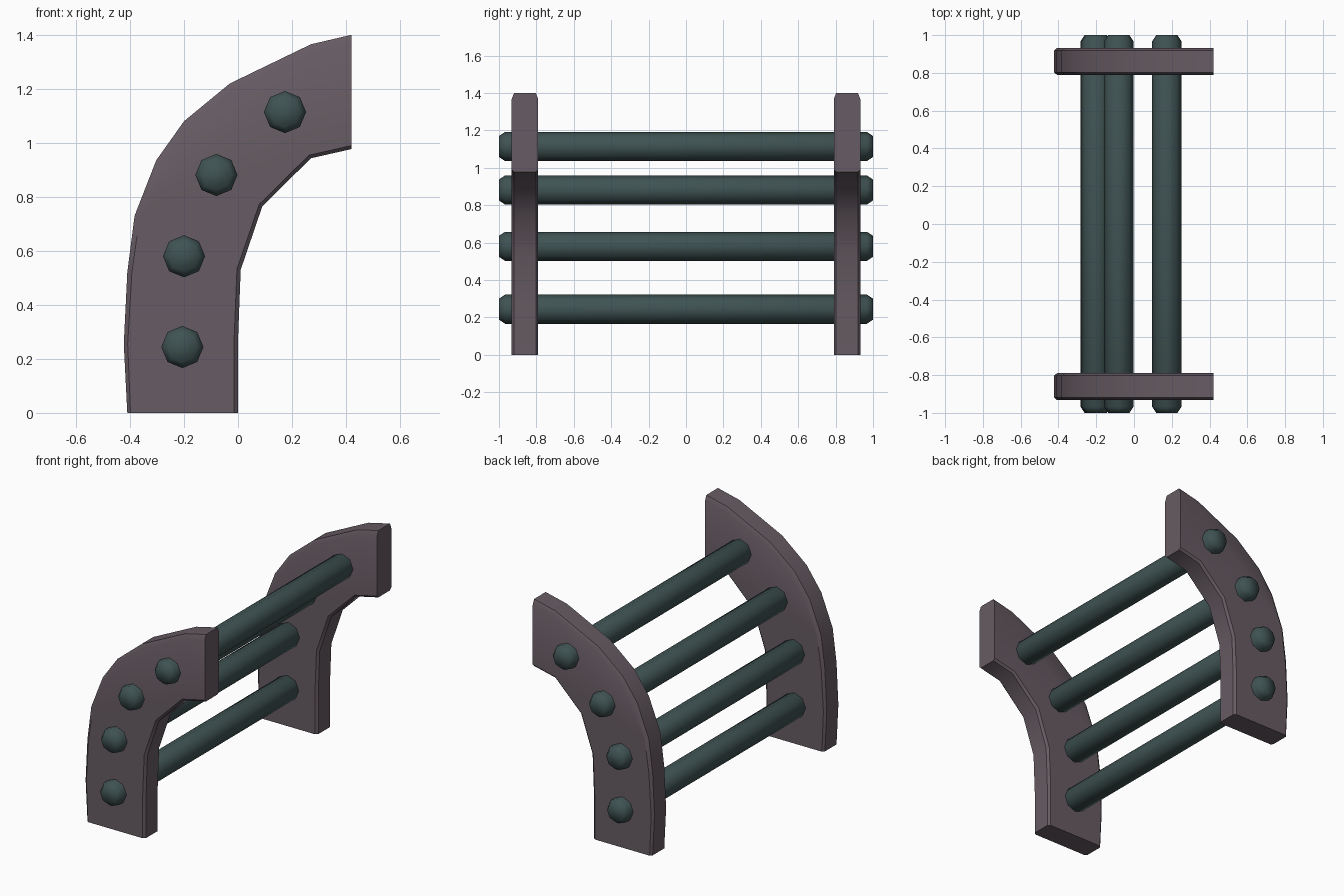
import bpy, bmesh, math
from mathutils import Vector

if "Cube" in bpy.data.objects:
    bpy.data.objects.remove(bpy.data.objects["Cube"])


def material(name, rgb):
    m = bpy.data.materials.new(name)
    m.diffuse_color = (*rgb, 1)
    m.use_nodes = True
    m.node_tree.nodes["Principled BSDF"].inputs["Base Color"].default_value = m.diffuse_color
    return m


def finish(name, bm, mat, angle):
    bmesh.ops.recalc_face_normals(bm, faces=bm.faces)
    me = bpy.data.meshes.new(name)
    bm.to_mesh(me)
    bm.free()
    me.materials.append(mat)
    ob = bpy.data.objects.new(name, me)
    bpy.context.collection.objects.link(ob)
    bpy.ops.object.select_all(action='DESELECT')
    bpy.context.view_layer.objects.active = ob
    ob.select_set(True)
    bpy.ops.object.shade_smooth_by_angle(angle=math.radians(angle))
    return ob


def loft(bm, rings):
    # Bridge equal-sized closed rings and cap both ends
    vs = [[bm.verts.new(p) for p in r] for r in rings]
    n = len(vs[0])
    for a, b in zip(vs, vs[1:]):
        for i in range(n):
            j = (i + 1) % n
            bm.faces.new((a[i], a[j], b[j], b[i]))
    bm.faces.new(vs[0])
    bm.faces.new(vs[-1])


def shift(path, d0, d1):
    # Move an open path to its right, keeping its ends on the cut planes
    out, last = [], len(path) - 1
    for i, p in enumerate(path):
        d = d0 + (d1 - d0) * i / last
        t = (Vector(path[min(i + 1, last)]) - Vector(path[max(i - 1, 0)])).normalized()
        q = Vector(p) + Vector((t.y, -t.x)) * d
        if i == 0:
            q.y = p[1]
        if i == last:
            q = Vector((p[0], p[1] - d))
        out.append(q)
    return out


wood = material("side_finish", (0.135, 0.105, 0.125))
green = material("bar_finish", (0.05, 0.085, 0.085))

# Curved side plates with bevelled long edges
outer = [(-.41, 0), (-.423, .255), (-.41, .52), (-.383, .73), (-.303, .935),
         (-.2, 1.08), (-.03, 1.22), (.27, 1.365), (.42, 1.4)]
inner = [(0, 0), (0, .27), (.01, .53), (.09, .765), (.27, .943), (.42, .977)]
full = [Vector(p) for p in outer] + [Vector(p) for p in reversed(inner)]
inset = shift(outer, .012, .032) + shift(inner, -.015, -.013)[::-1]
for side, name in ((-1, "front_side_plate"), (1, "back_side_plate")):
    bm = bmesh.new()
    layers = ((.79, inset), (.803, full), (.919, full), (.932, inset))
    loft(bm, [[(p[0], side * y, p[1]) for p in prof] for y, prof in layers])
    finish(name, bm, wood, 32)

# Octagonal cross bars with chamfered ends
bars = [(-.206, .244), (-.2, .58), (-.08, .881), (.174, 1.114)]
for k, (cx, cz) in enumerate(bars):
    bm = bmesh.new()
    loft(bm, [[(cx + r * math.cos(a * math.pi / 4), y, cz + r * math.sin(a * math.pi / 4))
               for a in range(8)]
              for y, r in ((-1, .056), (-.967, .078), (.967, .078), (1, .056))])
    finish(f"cross_bar_{k + 1}", bm, green, 60)
